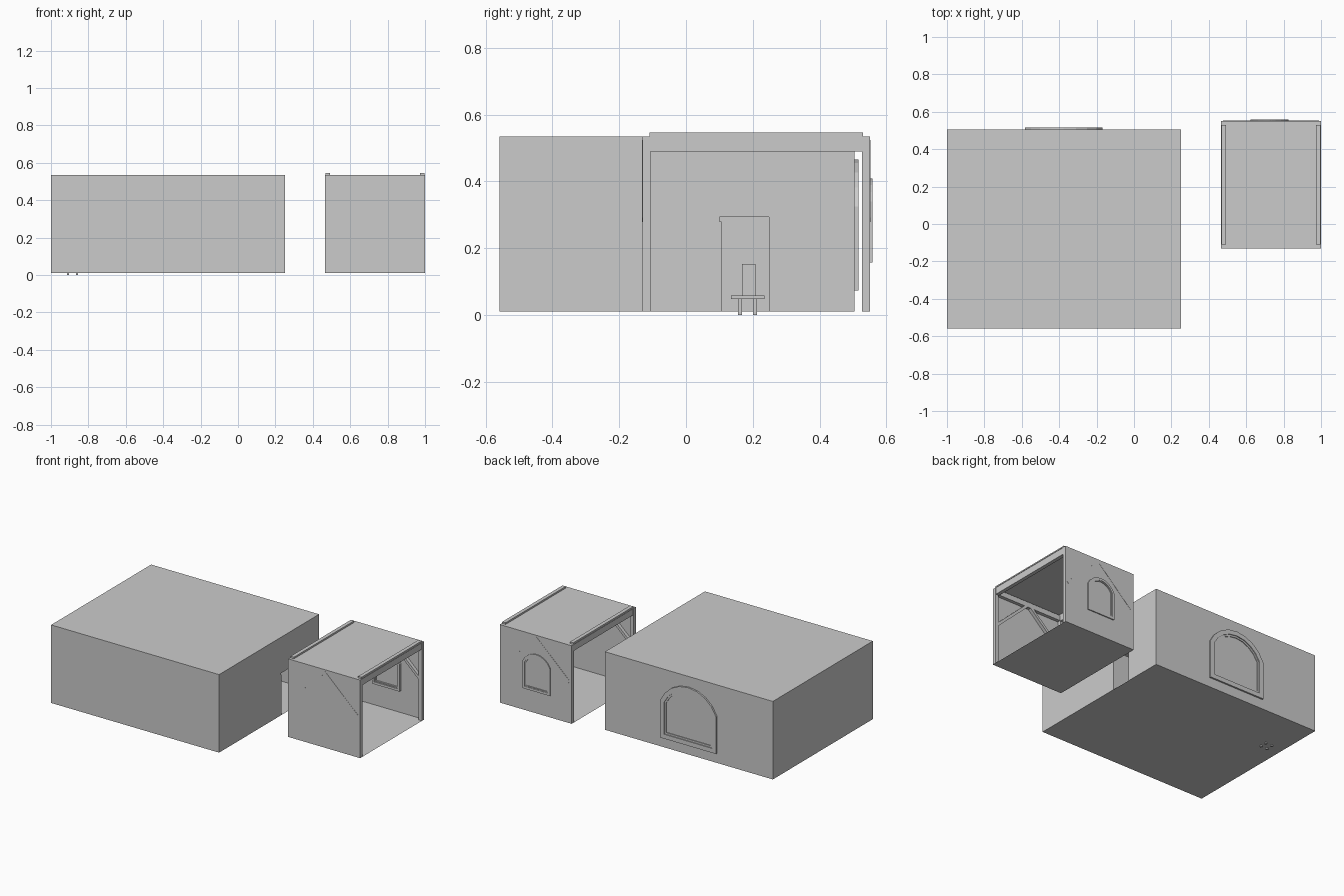
import bpy, bmesh, math

if "Cube" in bpy.data.objects:
    bpy.data.objects.remove(bpy.data.objects["Cube"])


def mesh_object(name, verts, faces):
    me = bpy.data.meshes.new(name)
    bm = bmesh.new()
    vs = [bm.verts.new(v) for v in verts]
    for f in faces:
        bm.faces.new([vs[i] for i in f])
    bmesh.ops.recalc_face_normals(bm, faces=bm.faces)
    bm.to_mesh(me)
    bm.free()
    ob = bpy.data.objects.new(name, me)
    bpy.context.collection.objects.link(ob)
    return ob


def box(name, x, y, z):
    v = [(a, b, c) for a in x for b in y for c in z]
    return mesh_object(name, v, [(0, 1, 3, 2), (4, 6, 7, 5), (0, 4, 5, 1),
                                 (2, 3, 7, 6), (0, 2, 6, 4), (1, 5, 7, 3)])


def brace(name, p, q, w, y):
    """Diagonal beam between two x,z points"""
    dx, dz = q[0] - p[0], q[1] - p[1]
    l = math.hypot(dx, dz)
    nx, nz = -dz / l * w / 2, dx / l * w / 2
    prof = [(p[0] + nx, p[1] + nz), (q[0] + nx, q[1] + nz),
            (q[0] - nx, q[1] - nz), (p[0] - nx, p[1] - nz)]
    v = [(a, yy, c) for yy in y for a, c in prof]
    f = [(0, 1, 2, 3), (7, 6, 5, 4)]
    f += [(i, (i + 1) % 4, (i + 1) % 4 + 4, i + 4) for i in range(4)]
    return mesh_object(name, v, f)


def arch(cx, half, z0, spring, top, n=8):
    """Outline with straight jambs and a segmental arch head"""
    h = top - spring
    r = (half * half + h * h) / (2 * h)
    a = math.asin(half / r)
    pts = [(cx - half, z0), (cx + half, z0)]
    for i in range(n + 1):
        t = a - 2 * a * i / n
        pts.append((cx + r * math.sin(t), top - r + r * math.cos(t)))
    return pts


def window_ring(name, cx, half, z0, spring, top, w, y):
    outer = arch(cx, half, z0, spring, top)
    inner = arch(cx, half - w, z0 + w, spring - w * 0.2, top - w)
    n = len(outer)
    v = [(a, yy, c) for yy in y for loop in (outer, inner) for a, c in loop]
    f = []
    for i in range(n):
        j = (i + 1) % n
        f += [(i, j, n + j, n + i), (2*n + i, 3*n + i, 3*n + j, 2*n + j),
              (i, 2*n + i, 2*n + j, j), (n + i, n + j, 3*n + j, 3*n + i)]
    return mesh_object(name, v, f)


# Large room: thin shell with a doorway in its right wall
X0, X1, Y0, Y1, Z0, Z1 = -1.0, 0.25, -0.558, 0.505, 0.01, 0.535
D0, D1, DZ = 0.10, 0.248, 0.293
c = [(a, b, z) for a in (X0, X1) for b in (Y0, Y1) for z in (Z0, Z1)]
c += [(X1, D0, Z0), (X1, D0, DZ), (X1, D1, DZ), (X1, D1, Z0)]
mesh_object("large_room_shell", c, [
    (0, 1, 3, 2), (0, 4, 5, 1), (2, 3, 7, 6), (1, 5, 7, 3),
    (0, 2, 6, 11, 8, 4), (4, 8, 9, 10, 11, 6, 7, 5)])
box("open_door", (0.11, 0.25), (0.10, 0.107), (0.011, 0.28))

# Large arched window, stepped frame
window_ring("large_window_frame", -0.376, 0.208, 0.074, 0.325, 0.465, 0.03, (0.495, 0.516))
window_ring("large_window_sash", -0.376, 0.178, 0.104, 0.319, 0.435, 0.012, (0.497, 0.510))

# Chair inside the large room
box("chair_seat", (-0.94, -0.84), (0.134, 0.235), (0.048, 0.058))
box("chair_back", (-0.94, -0.93), (0.167, 0.208), (0.058, 0.153))
for i, lx in enumerate((-0.915, -0.867)):
    for j, ly in enumerate((0.156, 0.201)):
        box(f"chair_leg_{i}{j}", (lx, lx + 0.012), (ly, ly + 0.012), (0.0, 0.048))

# Small porch: floor, roof, front and back walls, open at both ends
A0, A1, B0, B1 = 0.465, 1.0, -0.13, 0.551
c = [(a, b, z) for a in (A0, A1) for b in (B0, B1) for z in (Z0, Z1)]
mesh_object("porch_shell", c, [(0, 4, 5, 1), (2, 3, 7, 6), (0, 2, 6, 4), (1, 5, 7, 3)])

# Porch timber frame: posts, eave beams, wall beams and braces
for side, (y0, y1) in {"front": (B0, -0.106), "back": (0.527, B1)}.items():
    for end, (x0, x1) in {"left": (A0, A0 + 0.025), "right": (A1 - 0.025, A1)}.items():
        box(f"post_{side}_{end}", (x0, x1), (y0, y1), (Z0, Z1))
    box(f"wall_beam_{side}", (A0 + 0.02, A1 - 0.02), (y0 + 0.001, y1 - 0.001), (0.495, 0.53))
    o = -0.0015 if side == "front" else 0.0015
    for end, s in (("left", -1), ("right", 1)):
        mid = (A0 + A1) / 2
        brace(f"brace_{side}_{end}", (mid + s * 0.25, 0.285), (mid, 0.518), 0.018,
              (y0 + o, y1 + o))
for end, (x0, x1) in {"left": (A0 + 0.003, A0 + 0.028), "right": (A1 - 0.028, A1 - 0.003)}.items():
    box(f"eave_beam_{end}", (x0, x1), (-0.11, 0.53), (0.49, 0.546))

# Small arched porch window
window_ring("porch_window_frame", 0.725, 0.102, 0.157, 0.34, 0.408, 0.016, (0.535, 0.558))
window_ring("porch_window_sash", 0.725, 0.086, 0.173, 0.337, 0.392, 0.007, (0.54, 0.555))
